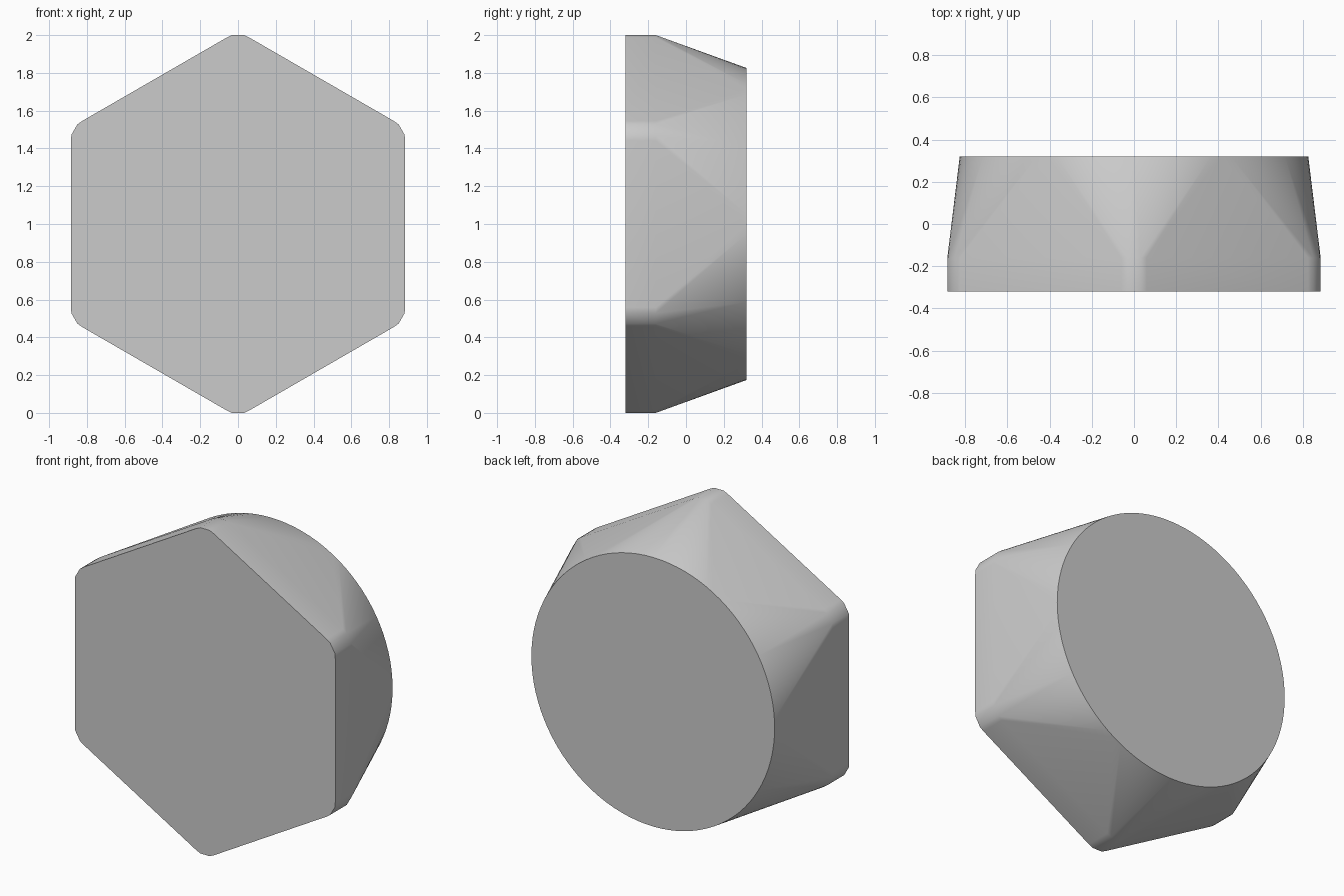
import bpy, bmesh, math
from mathutils import Vector, Matrix

if "Cube" in bpy.data.objects:
    bpy.data.objects.remove(bpy.data.objects["Cube"], do_unlink=True)

FRONT, SHOULDER, BACK = -0.32, -0.16, 0.32
ROUND_RADIUS, ROUND_SIDES = 0.826, 96

grey = bpy.data.materials.new("light grey")
grey.use_nodes = True
colour = (0.6, 0.6, 0.6, 1)
grey.diffuse_color = colour
grey.node_tree.nodes["Principled BSDF"].inputs["Base Color"].default_value = colour


def hexagon(y):
    """Hexagon ring with small rounded corners, points up."""
    corner = [(-0.06, 0.987), (-0.032, 1.0), (0.032, 1.0), (0.06, 0.987)]
    return [Matrix.Rotation(math.radians(60 * i), 3, "Y") @ Vector((x, y, z))
            for i in range(6) for x, z in corner]


def circle(y):
    angles = [math.tau * i / ROUND_SIDES for i in range(ROUND_SIDES)]
    return [Vector((ROUND_RADIUS * math.sin(a), y, ROUND_RADIUS * math.cos(a)))
            for a in angles]


# Hexagonal front that tapers into a round back: the hull of three rings
bm = bmesh.new()
for point in hexagon(FRONT) + hexagon(SHOULDER) + circle(BACK):
    bm.verts.new(point + Vector((0, 0, 1)))
bmesh.ops.convex_hull(bm, input=bm.verts)
bmesh.ops.dissolve_limit(bm, angle_limit=math.radians(0.1),
                         verts=bm.verts, edges=bm.edges)
bmesh.ops.recalc_face_normals(bm, faces=bm.faces)

mesh = bpy.data.meshes.new("hex_to_round_block")
bm.to_mesh(mesh)
bm.free()
mesh.materials.append(grey)
block = bpy.data.objects.new("hex_to_round_block", mesh)
bpy.context.collection.objects.link(block)

# Smooth sides, crisp front and back rims
bpy.ops.object.select_all(action="DESELECT")
block.select_set(True)
bpy.context.view_layer.objects.active = block
bpy.ops.object.shade_smooth_by_angle(angle=math.radians(40))
